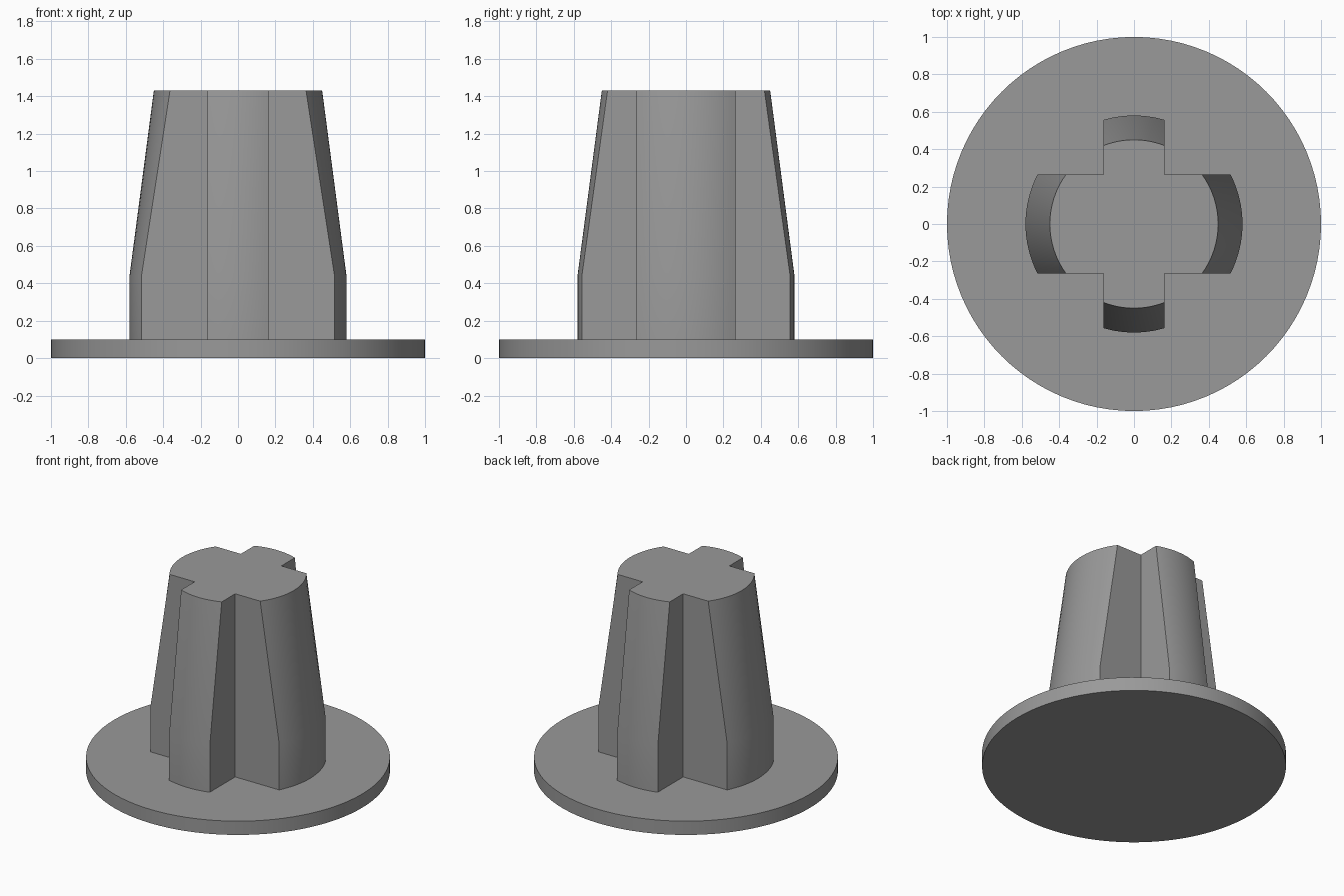
import bpy
import bmesh
import math

if "Cube" in bpy.data.objects:
    bpy.data.objects.remove(bpy.data.objects["Cube"])

grey = bpy.data.materials.new("plain grey")
grey.diffuse_color = (0.32, 0.32, 0.32, 1)
grey.use_nodes = True
grey.node_tree.nodes["Principled BSDF"].inputs["Base Color"].default_value = grey.diffuse_color

HALF_X, HALF_Y = 0.163, 0.265   # half widths of the two crossing ribs
ARC = 16                        # segments on each rounded rib end


def finish(bm, name):
    bmesh.ops.recalc_face_normals(bm, faces=bm.faces)
    mesh = bpy.data.meshes.new(name)
    bm.to_mesh(mesh)
    bm.free()
    mesh.materials.append(grey)
    obj = bpy.data.objects.new(name, mesh)
    bpy.context.collection.objects.link(obj)
    bpy.ops.object.select_all(action='DESELECT')
    bpy.context.view_layer.objects.active = obj
    obj.select_set(True)
    bpy.ops.object.shade_smooth_by_angle(angle=math.radians(30))
    return obj


def cross_outline(r):
    """Cross whose four arm ends lie on a circle of radius r."""
    pts = []
    corners = [(1, 1), (-1, 1), (-1, -1), (1, -1)]
    for k in range(4):
        half = math.asin((HALF_Y if k % 2 == 0 else HALF_X) / r)
        for i in range(ARC + 1):
            a = k * math.pi / 2 - half + 2 * half * i / ARC
            pts.append((r * math.cos(a), r * math.sin(a)))
        sx, sy = corners[k]
        pts.append((sx * HALF_X, sy * HALF_Y))   # inner corner
    return pts


# Round base plate
bm = bmesh.new()
bmesh.ops.create_cone(bm, cap_ends=True, segments=96, radius1=1, radius2=1, depth=0.1)
bmesh.ops.translate(bm, verts=bm.verts, vec=(0, 0, 0.05))
finish(bm, "base_plate")

# Cross-shaped plug: straight foot, then tapered to the flat top
bm = bmesh.new()
rings = [[bm.verts.new((x, y, z)) for x, y in cross_outline(r)]
         for z, r in [(0.05, 0.58), (0.44, 0.58), (1.43, 0.45)]]
n = len(rings[0])
for low, high in zip(rings, rings[1:]):
    for i in range(n):
        j = (i + 1) % n
        bm.faces.new((low[i], low[j], high[j], high[i]))
bm.faces.new(rings[-1])
bm.faces.new(rings[0][::-1])
finish(bm, "cross_plug")
